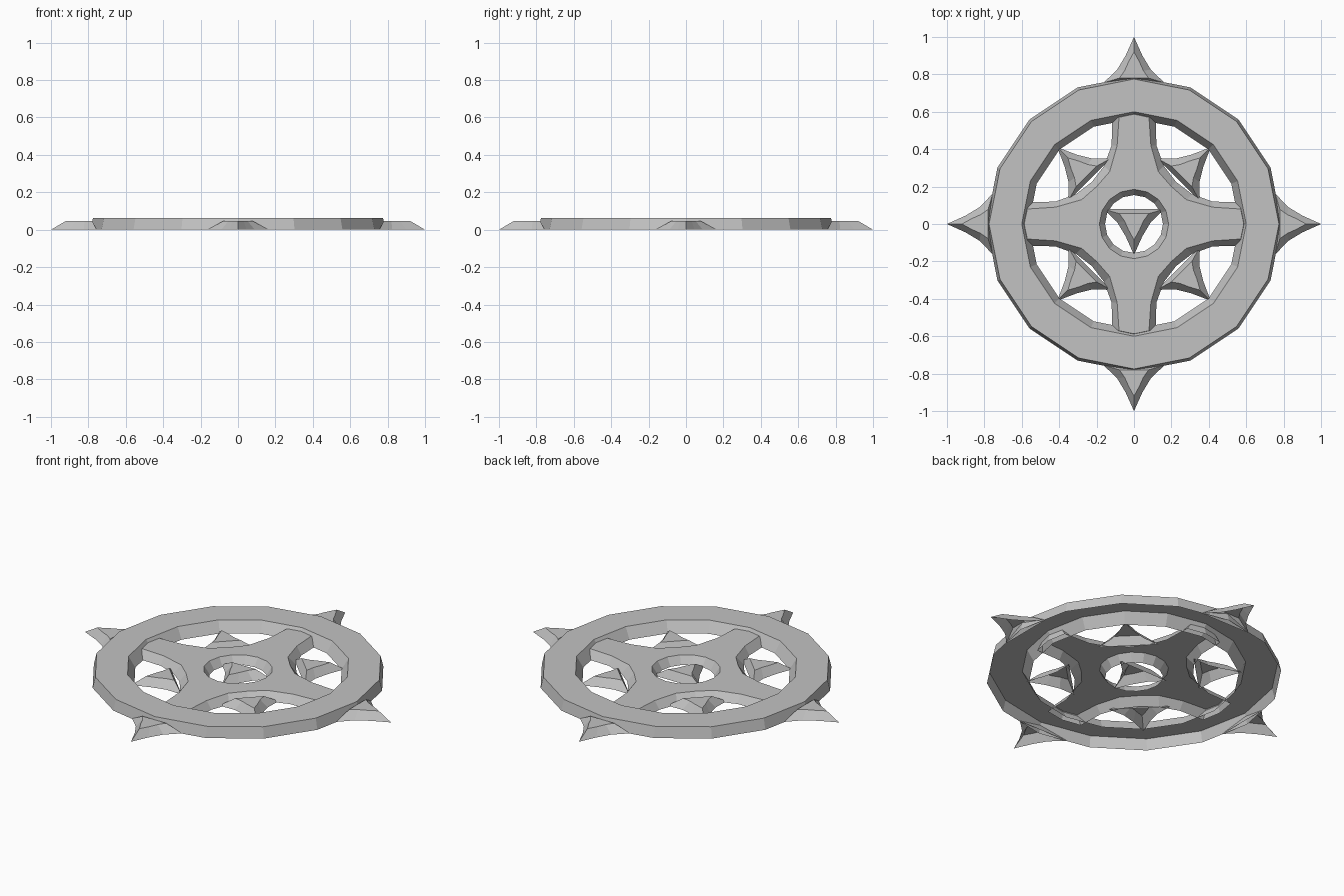
import bpy, bmesh
from math import sin, cos, pi, atan2, radians

cube = bpy.data.objects.get("Cube")
if cube:
    bpy.data.objects.remove(cube)

RING_HEIGHT = 0.063
HUB_HEIGHT = 0.047

grey = bpy.data.materials.new("plain_grey")
grey.use_nodes = True
grey.diffuse_color = (0.54, 0.54, 0.54, 1)
grey.node_tree.nodes["Principled BSDF"].inputs["Base Color"].default_value = (0.54, 0.54, 0.54, 1)


def finish(bm, name):
    bmesh.ops.remove_doubles(bm, verts=bm.verts, dist=0.0005)
    bmesh.ops.recalc_face_normals(bm, faces=bm.faces)
    mesh = bpy.data.meshes.new(name)
    bm.to_mesh(mesh)
    bm.free()
    mesh.materials.append(grey)
    obj = bpy.data.objects.new(name, mesh)
    bpy.context.collection.objects.link(obj)
    return obj


def add_loop(bm, points, z):
    return [bm.verts.new((x, y, z)) for x, y in points]


def bridge(bm, a, b):
    for i in range(len(a)):
        j = (i + 1) % len(a)
        bm.faces.new((a[i], a[j], b[j], b[i]))


def pierced_shell(name, height, outer_low, outer_top, inner_top, inner_low):
    """Open-bottomed plate with a hole and sloping walls, from matching outlines."""
    bm = bmesh.new()
    loops = [add_loop(bm, outer_low, 0), add_loop(bm, outer_top, height),
             add_loop(bm, inner_top, height), add_loop(bm, inner_low, 0)]
    for a, b in zip(loops, loops[1:]):
        bridge(bm, a, b)
    return finish(bm, name)


def circle(radius, sides=16):
    return [(radius * cos(2 * pi * i / sides), radius * sin(2 * pi * i / sides))
            for i in range(sides)]


def four_arms(half_profile):
    """Mirror one arm edge across the diagonal, then repeat it four times."""
    quarter = half_profile + [(y, x) for x, y in reversed(half_profile[:-1])]
    outline = []
    for _ in range(4):
        outline += quarter
        quarter = [(-y, x) for x, y in quarter]
    return outline


def mirrored(half):
    """Close a half outline that starts at the tip on the x axis."""
    return half + [(x, -y) for x, y in reversed(half[1:])]


def star(name, distance, angle):
    """Open-bottomed three-pointed star with hollowed flanks."""
    bm = bmesh.new()
    low = add_loop(bm, mirrored([(0.165, 0), (0.065, 0.045), (-0.01, 0.09), (-0.08, 0.163)]), 0)
    top = add_loop(bm, mirrored([(0.085, 0), (0.03, 0.03), (-0.015, 0.05), (-0.055, 0.078)]),
                   HUB_HEIGHT)
    bridge(bm, low, top)
    bm.faces.new(top)
    obj = finish(bm, name)
    a = radians(angle)
    obj.location = (distance * cos(a), distance * sin(a), 0)
    obj.rotation_euler.z = a
    return obj


# Outer ring
pierced_shell("outer_ring", RING_HEIGHT,
              circle(0.79), circle(0.775), circle(0.6), circle(0.563))

# Cross-shaped hub, a little lower than the ring, its hole snapped to sixteen sides
arms_top = four_arms([(0.587, 0), (0.57, 0.08), (0.42, 0.09), (0.28, 0.13), (0.2, 0.2)])
arms_low = four_arms([(0.6, 0), (0.58, 0.115), (0.42, 0.12), (0.31, 0.16), (0.225, 0.225)])
step = pi / 8
snapped = [round(atan2(y, x) / step) * step for x, y in arms_top]
pierced_shell("cross_hub", HUB_HEIGHT, arms_low, arms_top,
              [(0.185 * cos(a), 0.185 * sin(a)) for a in snapped],
              [(0.155 * cos(a), 0.155 * sin(a)) for a in snapped])

# Stars: outer spikes, between the arms, and in the middle
for i, side in enumerate(("left", "back", "right", "front")):
    star(side + "_spike", 0.835, 90 * i)
for i, corner in enumerate(("back_left", "back_right", "front_right", "front_left")):
    star(corner + "_star", 0.415, 45 + 90 * i)
star("centre_star", 0, -90)
